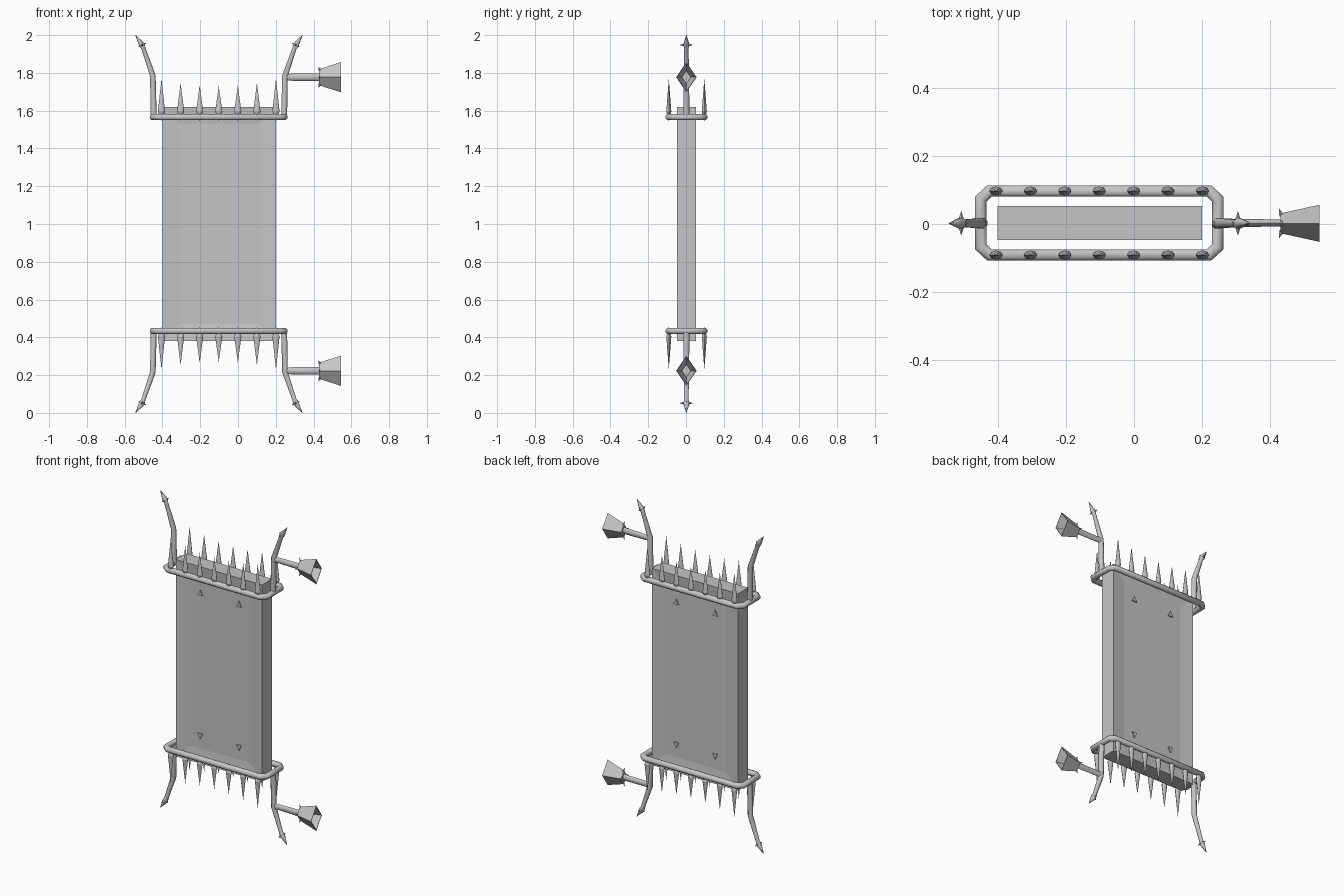
import bpy, bmesh
from math import radians
from mathutils import Vector, Matrix

cube = bpy.data.objects.get("Cube")
if cube:
    bpy.data.objects.remove(cube, do_unlink=True)

GREY = (0.56, 0.56, 0.56, 1)
metal = bpy.data.materials.new("plain grey")
metal.use_nodes = True
metal.diffuse_color = GREY
metal.node_tree.nodes["Principled BSDF"].inputs["Base Color"].default_value = GREY


def finish(bm, name, smooth=False):
    bmesh.ops.recalc_face_normals(bm, faces=bm.faces)
    mesh = bpy.data.meshes.new(name)
    bm.to_mesh(mesh)
    bm.free()
    obj = bpy.data.objects.new(name, mesh)
    bpy.context.collection.objects.link(obj)
    mesh.materials.append(metal)
    if smooth:
        bpy.ops.object.select_all(action='DESELECT')
        bpy.context.view_layer.objects.active = obj
        obj.select_set(True)
        bpy.ops.object.shade_smooth_by_angle(angle=radians(50))
    return obj


def loft(bm, rings, closed=False):
    """Join rings of points with quads, capping the ends unless closed."""
    loops = [[bm.verts.new(p) for p in ring] for ring in rings]
    pairs = list(zip(loops, loops[1:]))
    if closed:
        pairs.append((loops[-1], loops[0]))
    for a, b in pairs:
        for i in range(len(a)):
            j = (i + 1) % len(a)
            bm.faces.new((a[i], a[j], b[j], b[i]))
    if not closed:
        bm.faces.new(loops[0])
        bm.faces.new(loops[-1])


def tube(bm, path, radii, sides=8, closed=False):
    """Sweep a round section along a flat path, mitred at the bends."""
    pts = [Vector(p) for p in path]
    n = len(pts)
    normal = Vector((0, 0, 1)) if closed else Vector((0, 1, 0))
    rings = []
    for i, p in enumerate(pts):
        before = pts[i - 1] if i or closed else p
        after = pts[(i + 1) % n] if i < n - 1 or closed else p
        d1, d2 = (p - before).normalized(), (after - p).normalized()
        tangent = (d1 + d2).normalized()
        side = normal.cross(tangent)
        stretch = 1 / max(tangent.dot(d2 if d2.length else d1), 0.5)
        ring = []
        for k in range(sides):
            turn = Matrix.Rotation(radians(360 * (k + 0.5) / sides), 3, 'Z') @ Vector((radii[i], 0, 0))
            ring.append(p + side * turn.x * stretch + normal * turn.y)
        rings.append(ring)
    loft(bm, rings, closed)


def spike(bm, base, direction, length, radius, sides=8, squash=1.0):
    """Pointed cone growing from base along direction."""
    d = Vector(direction).normalized()
    m = (Matrix.Translation(Vector(base) + d * length / 2)
         @ d.to_track_quat('Z', 'Y').to_matrix().to_4x4()
         @ Matrix.Diagonal((1, squash, 1, 1)))
    bmesh.ops.create_cone(bm, cap_ends=True, segments=sides, radius1=radius,
                          radius2=0, depth=length, matrix=m)


# Door slab with a sunken panel on front and back
bm = bmesh.new()
bmesh.ops.create_cube(bm, size=1, matrix=Matrix.Translation((-0.1, 0.003, 1))
                      @ Matrix.Diagonal((0.6, 0.1, 1.24, 1)))
bm.normal_update()
for face in [f for f in bm.faces if abs(f.normal.y) > 0.9]:
    bmesh.ops.inset_region(bm, faces=[face], thickness=0.128)
    bmesh.ops.translate(bm, verts=face.verts, vec=face.normal * -0.01)
finish(bm, "slab")

# Triangular studs in the panel corners
bm = bmesh.new()
for y, out in ((-0.037, -1), (0.043, 1)):
    for x in (-0.235, 0.035):
        for s in (1, -1):
            z = 1 + s * 0.45
            tri = [(x - 0.017, z - s * 0.015), (x + 0.017, z - s * 0.015), (x, z + s * 0.02)]
            loft(bm, [[(a, y + out * d, b) for a, b in tri] for d in (0, 0.007)])
finish(bm, "panel_studs")

for s, level in ((1, "upper"), (-1, "lower")):
    def at(x, y, h):
        return (x, y, 1 + s * h)

    # Rail around the slab with clipped corners
    bm = bmesh.new()
    corner = []
    for sx, sy in ((1, 1), (-1, 1), (-1, -1), (1, -1)):
        a = at(-0.102 + sx * 0.348, 0.003 + sy * 0.07, 0.566)
        b = at(-0.102 + sx * 0.322, 0.003 + sy * 0.094, 0.566)
        corner += [a, b] if sx == sy else [b, a]
    tube(bm, corner, [0.018] * 8, closed=True)
    finish(bm, level + "_rail", True)

    # Row of spikes on both long sides, shorter toward the middle
    bm = bmesh.new()
    for y in (-0.091, 0.097):
        for i in range(-3, 4):
            tip = 0.73 + 0.0045 * i * i
            x = -0.102 + i * 0.101
            spike(bm, at(x, y, 0.595), (0, 0, s), tip - 0.595, 0.019, squash=0.7)
            spike(bm, at(x, y, 0.595), (0, 0, -s), 0.05, 0.019, squash=0.7)
    finish(bm, level + "_spikes", True)

    # Bent horns with barbed tips at both ends
    for side, name in ((1, "left"), (-1, "right")):
        bm = bmesh.new()
        cx = -0.101
        path = [at(cx + side * dx, 0.002, h) for dx, h in
                ((0.345, 0.56), (0.35, 0.785), (0.4, 0.93), (0.408, 0.95), (0.442, 1.0))]
        tube(bm, path, [0.017, 0.016, 0.012, 0.017, 0.001])
        barb = Vector(at(cx + side * 0.406, 0.002, 0.948))
        for d in ((0, 1, 0), (0, -1, 0), (side, 0, -0.5 * s), (-side, 0, 0.5 * s)):
            spike(bm, barb, d, 0.036 if d[1] else 0.022, 0.012, sides=4)
        finish(bm, f"{level}_{name}_horn", True)

    # Torch arm
    bm = bmesh.new()
    h = 0.777
    loft(bm, [[at(x, 0.003 + ky * ry, h + kz * rz) for ky, kz in
               ((1, 0), (0.7, 0.7), (0, 1), (-0.7, 0.7), (-1, 0), (-0.7, -0.7), (0, -1), (0.7, -0.7))]
              for x, ry, rz in ((0.25, 0.013, 0.018), (0.44, 0.01, 0.021))])
    finish(bm, level + "_torch_arm", True)

    # Hollow diamond-shaped torch cup with small barbs at its foot
    bm = bmesh.new()
    loft(bm, [[at(x, 0.002 + ky * r * 0.68, h + kz * r) for ky, kz in ((1, 0), (0, 1), (-1, 0), (0, -1))]
              for x, r in ((0.43, 0.043), (0.545, 0.08), (0.545, 0.074), (0.45, 0.034))])
    for ky, kz in ((1, 0), (0, 1), (-1, 0), (0, -1)):
        foot = at(0.434, 0.002 + ky * 0.022, h + kz * 0.036)
        spike(bm, foot, (-0.4, ky, kz * s), 0.024, 0.008, sides=4)
    finish(bm, level + "_torch_cup")
